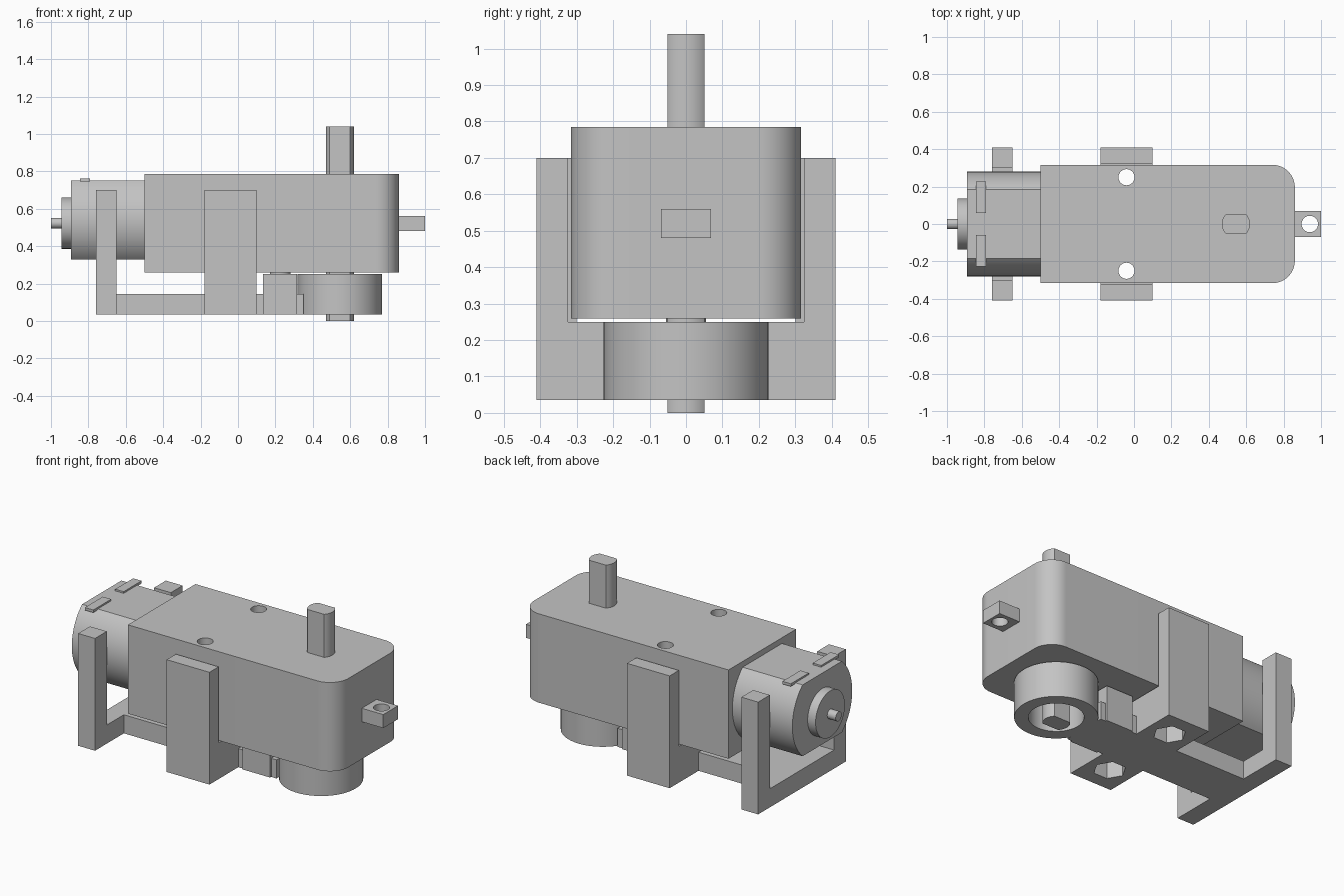
import bpy, bmesh
from math import sin, cos, asin, pi, radians

cube = bpy.data.objects.get("Cube")
if cube:
    bpy.data.objects.remove(cube, do_unlink=True)

grey = bpy.data.materials.new("plain grey")
grey.use_nodes = True
grey.diffuse_color = (0.55, 0.55, 0.55, 1)
grey.node_tree.nodes["Principled BSDF"].inputs["Base Color"].default_value = grey.diffuse_color


def arc(cx, cy, r, start, end, n):
    return [(cx + r * cos(start + (end - start) * i / n),
             cy + r * sin(start + (end - start) * i / n)) for i in range(n + 1)]


def circle(cx, cy, r, n=64):
    return arc(cx, cy, r, 0, 2 * pi, n)[:-1]


def flatted(cx, cy, r, half):
    """Circle with two flats at +half and -half in the second axis."""
    a = asin(half / r)
    return arc(cx, cy, r, -a, a, 24) + arc(cx, cy, r, pi - a, pi + a, 24)


def rect(u0, u1, v0, v1):
    return [(u0, v0), (u1, v0), (u1, v1), (u0, v1)]


def prism(name, outline, lo, hi, axis="Z"):
    """Extrude an xy outline along z, or a yz outline along x."""
    place = (lambda p, w: (p[0], p[1], w)) if axis == "Z" else (lambda p, w: (w, p[0], p[1]))
    bm = bmesh.new()
    a = [bm.verts.new(place(p, lo)) for p in outline]
    b = [bm.verts.new(place(p, hi)) for p in outline]
    bm.faces.new(a)
    bm.faces.new(b)
    for i in range(len(a)):
        j = (i + 1) % len(a)
        bm.faces.new((a[i], a[j], b[j], b[i]))
    bmesh.ops.recalc_face_normals(bm, faces=bm.faces)
    mesh = bpy.data.meshes.new(name)
    bm.to_mesh(mesh)
    bm.free()
    mesh.materials.append(grey)
    ob = bpy.data.objects.new(name, mesh)
    bpy.context.collection.objects.link(ob)
    parts.append(ob)
    return ob


def cut(ob, outline, lo, hi):
    cutter = prism("cutter", outline, lo, hi)
    parts.remove(cutter)
    mod = ob.modifiers.new("cut", "BOOLEAN")
    mod.operation = "DIFFERENCE"
    mod.solver = "EXACT"
    mod.object = cutter
    bpy.context.view_layer.objects.active = ob
    bpy.ops.object.modifier_apply(modifier=mod.name)
    bpy.data.objects.remove(cutter, do_unlink=True)


parts = []
BASE, SPINE_TOP, ARM_TOP = 0.035, 0.145, 0.70
SHAFT_X, AXIS_Z = 0.545, 0.523

# Gearbox with two rounded end corners
gearbox = prism("gearbox",
                [(-0.5, -0.316)] + arc(0.74, -0.196, 0.12, -pi / 2, 0, 16)
                + arc(0.74, 0.196, 0.12, 0, pi / 2, 16) + [(-0.5, 0.316)], 0.259, 0.785)

# End tab with hole
tab = prism("end_tab", rect(0.85, 1.0, -0.069, 0.069), 0.48, 0.56)
cut(tab, circle(0.94, 0, 0.044), 0.4, 0.7)

# Output shaft, double flat
prism("output_shaft", flatted(SHAFT_X, 0, 0.075, 0.051), 0, 1.04)

# Motor can, rear boss, rear shaft and terminals
prism("motor_can", flatted(0, 0.54, 0.28, 0.211), -0.893, -0.49, "X")
prism("motor_boss", circle(0, AXIS_Z, 0.137), -0.945, -0.89, "X")
prism("motor_shaft", circle(0, AXIS_Z, 0.028, 32), -1.0, -0.94, "X")
for side, s in (("left", 1), ("right", -1)):
    prism("terminal_" + side, rect(-0.845, -0.79, s * 0.058, s * 0.226), 0.745, 0.761)


# Bracket cross pieces, each a U seen along x
def cradle(name, x0, x1, inner, floor):
    half = [(0.41, BASE), (0.41, ARM_TOP), (inner, ARM_TOP), (inner, floor)]
    return prism(name, half + [(-y, z) for y, z in reversed(half)], x0, x1, "X")


cradle("rear_cradle", -0.76, -0.65, 0.30, SPINE_TOP)
middle = cradle("middle_cradle", -0.18, 0.10, 0.324, 0.25)

# Screw holes through gearbox and cradle, with hexagonal nut pockets
for s in (1, -1):
    hole = circle(-0.04, s * 0.25, 0.043, 48)
    cut(gearbox, hole, 0.1, 0.9)
    cut(middle, hole, 0, 0.4)
    cut(middle, circle(-0.04, s * 0.25, 0.09, 6), 0, SPINE_TOP)

# Bracket spine, riser block and locating pin
prism("rear_spine", rect(-0.65, -0.18, -0.14, 0.14), BASE, SPINE_TOP)
prism("front_spine", rect(0.10, 0.35, -0.14, 0.14), BASE, SPINE_TOP)
prism("riser_block", rect(0.135, 0.316, -0.15, 0.15), BASE, 0.25)
prism("locating_pin", circle(0.225, 0, 0.055, 48), 0.2, 0.27)

# Hollow collar around the lower shaft end
collar = prism("shaft_collar", circle(SHAFT_X, 0, 0.226, 96), BASE, 0.25)
cut(collar, circle(SHAFT_X, 0, 0.15), 0, 0.4)

bpy.ops.object.select_all(action="DESELECT")
for ob in parts:
    ob.select_set(True)
bpy.context.view_layer.objects.active = gearbox
bpy.ops.object.shade_smooth_by_angle(angle=radians(30))
